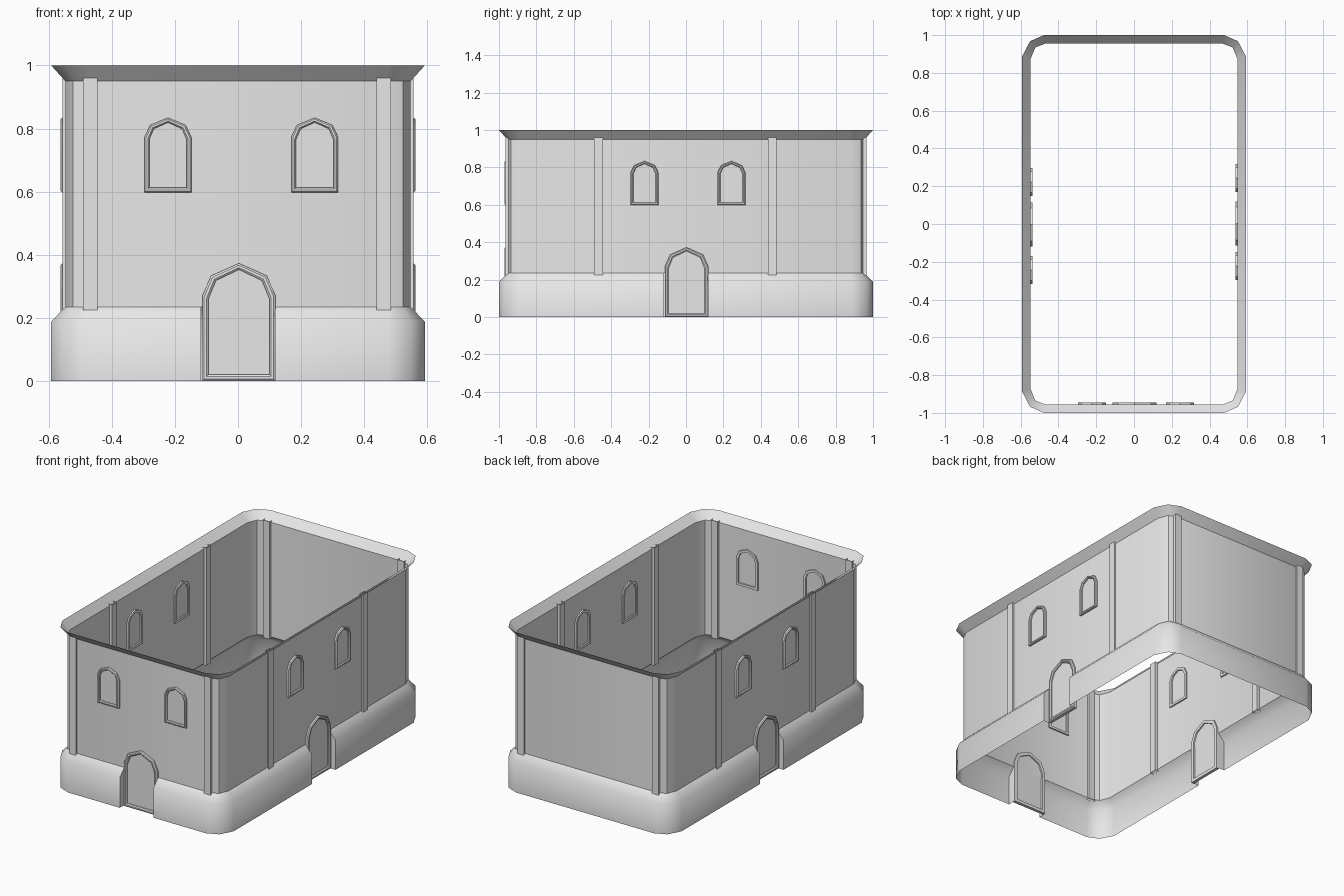
import bpy
import bmesh
from math import radians
from mathutils import Matrix

cube = bpy.data.objects.get("Cube")
if cube:
    bpy.data.objects.remove(cube, do_unlink=True)

# One plain plaster colour for the whole building
plaster = bpy.data.materials.new("pale_grey_plaster")
plaster.use_nodes = True
plaster.diffuse_color = (0.8, 0.8, 0.8, 1)
plaster.node_tree.nodes["Principled BSDF"].inputs["Base Color"].default_value = (0.8, 0.8, 0.8, 1)

# Quarter corner of the plan, from the long side round to the short side
WALL = [(0.547, 0.875), (0.522, 0.935), (0.47, 0.955)]
OUTER = [(0.592, 0.888), (0.55, 0.968), (0.477, 1.0)]
DOOR_HALF = 0.117


def finish(bm, name, angle):
    bmesh.ops.remove_doubles(bm, verts=bm.verts, dist=0.0001)
    bmesh.ops.recalc_face_normals(bm, faces=bm.faces)
    mesh = bpy.data.meshes.new(name)
    bm.to_mesh(mesh)
    bm.free()
    mesh.materials.append(plaster)
    obj = bpy.data.objects.new(name, mesh)
    bpy.context.collection.objects.link(obj)
    bpy.ops.object.select_all(action="DESELECT")
    obj.select_set(True)
    bpy.context.view_layer.objects.active = obj
    bpy.ops.object.shade_smooth_by_angle(angle=radians(angle))
    return obj


def strips(bm, rings, closed=True):
    """Skin neighbouring rings of points with quads; return the last ring."""
    loops = [[bm.verts.new(p) for p in ring] for ring in rings]
    n = len(loops[0])
    for a, b in zip(loops, loops[1:]):
        for i in range(n if closed else n - 1):
            j = (i + 1) % n
            bm.faces.new((a[i], a[j], b[j], b[i]))
    return loops[-1]


def corner(pts, sx, sy):
    run = [(x * sx, y * sy) for x, y in pts]
    return run if sx * sy > 0 else run[::-1]


def plan(pts):
    return [p for sx, sy in ((1, 1), (-1, 1), (-1, -1), (1, -1)) for p in corner(pts, sx, sy)]


def at(points, z):
    return [(x, y, z) for x, y in points]


# Upper walls and flared cornice, both open shells
bm = bmesh.new()
strips(bm, [at(plan(WALL), 0.235), at(plan(WALL), 0.95)])
finish(bm, "upper_walls", 45)

bm = bmesh.new()
strips(bm, [at(plan(WALL), 0.95), at(plan(OUTER), 1.0)])
finish(bm, "cornice", 45)


# Plinth in three runs, broken at the doors
def plinth_runs(pts):
    hx, hy, d = pts[0][0], pts[-1][1], DOOR_HALF
    return [
        [(hx, d)] + corner(pts, 1, 1) + corner(pts, -1, 1) + [(-hx, d)],
        [(-hx, -d)] + corner(pts, -1, -1) + [(-d, -hy)],
        [(d, -hy)] + corner(pts, 1, -1) + [(hx, -d)],
    ]


bm = bmesh.new()
for out, inner in zip(plinth_runs(OUTER), plinth_runs(WALL)):
    strips(bm, [at(out, 0), at(out, 0.188), at(inner, 0.235)], closed=False)
    # Flank closing each end of the run beside a door
    for k in (0, -1):
        (ox, oy), (ix, iy) = out[k], inner[k]
        flank = [(ox, oy, 0), (ox, oy, 0.188), (ix, iy, 0.235), (ix, iy, 0)]
        bm.faces.new([bm.verts.new(p) for p in flank])
finish(bm, "plinth", 50)


def on_wall(side):
    """Frame for a side: x along the wall, -y outward."""
    dist = WALL[-1][1] if side % 2 == 0 else WALL[0][0]
    return Matrix.Rotation(radians(90 * side), 4, "Z") @ Matrix.Translation((0, -dist, 0))


# Arched opening: raised frame passing through the wall, with a panel
def arched(name, side, u, z0, half, height, spring, rim):
    shoulder = spring + (height - spring) * 0.62
    outline = [(-half, 0), (half, 0), (half, spring), (half * 0.76, shoulder),
               (0, height), (-half * 0.76, shoulder), (-half, spring)]

    def ring(inset, depth):
        sx = (half - inset) / half
        sz = (height - 2 * inset) / height
        return [(u + x * sx, -depth, z0 + inset + z * sz) for x, z in outline]

    bm = bmesh.new()
    last = strips(bm, [ring(rim, 0.003), ring(rim, -0.009), ring(0, -0.009), ring(0, 0.01),
                       ring(rim * 0.3, 0.015), ring(rim * 0.7, 0.015), ring(rim, 0.01),
                       ring(rim, 0.003)])
    bm.faces.new(last)
    bm.transform(on_wall(side))
    finish(bm, name, 30)


SIDES = {0: "front", 1: "left", 2: "back", 3: "right"}
for side, label in SIDES.items():
    # Slim pilasters, open tubes set through the wall
    for number, u in enumerate((-0.468, 0.462), 1):
        section = [(u - 0.023, 0.016), (u - 0.023, -0.009), (u + 0.023, -0.009), (u + 0.023, 0.016)]
        bm = bmesh.new()
        strips(bm, [at(section, 0.225), at(section, 0.96)])
        bm.transform(on_wall(side))
        finish(bm, f"{label}_pilaster_{number}", 30)
    if label == "back":
        continue
    # Door and two windows on every side but the back
    arched(f"{label}_door", side, 0.003, 0, 0.116, 0.373, 0.27, 0.02)
    for number, u in enumerate((-0.222, 0.243), 1):
        arched(f"{label}_window_{number}", side, u, 0.598, 0.074, 0.236, 0.175, 0.015)
